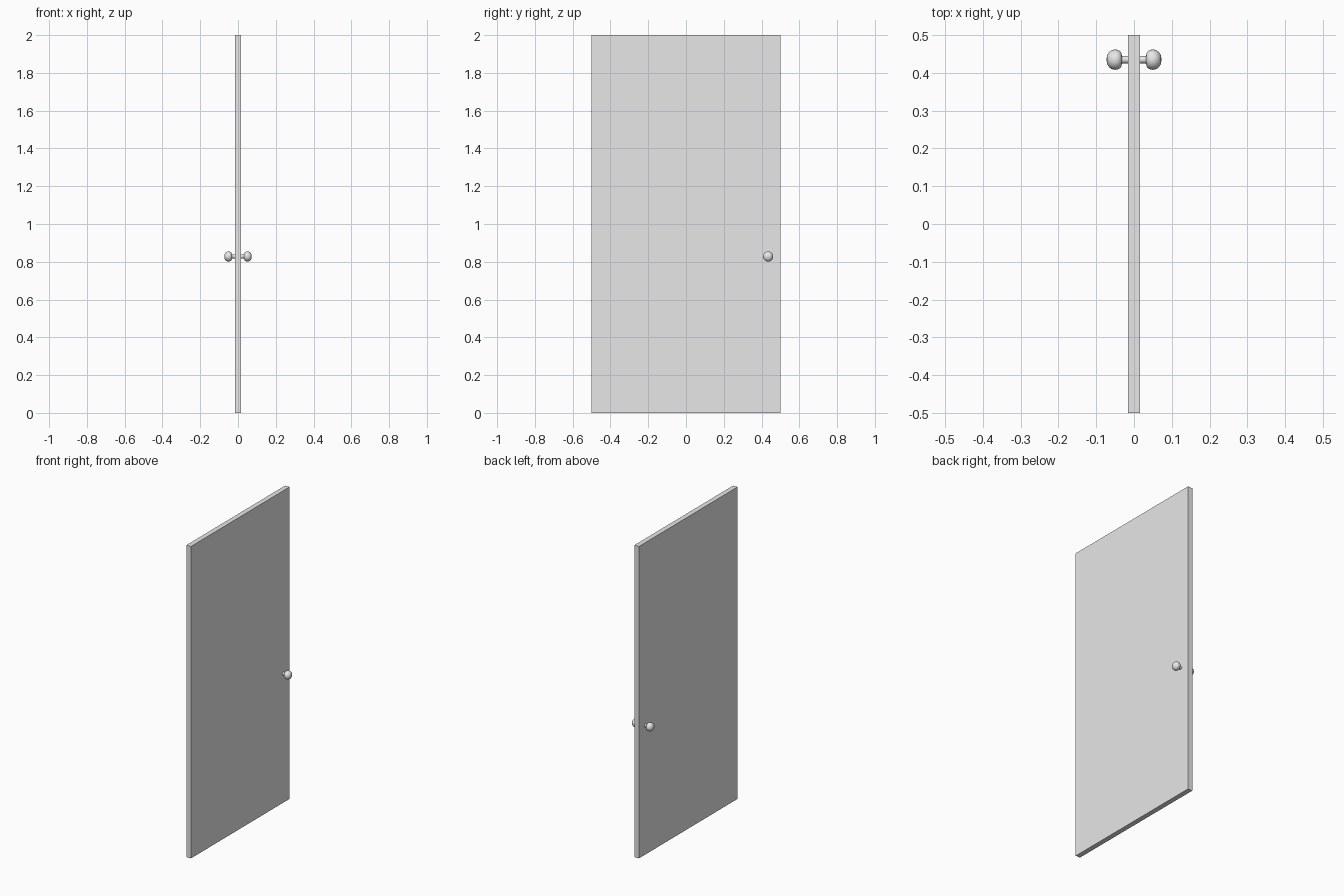
import bpy
import bmesh
import math
from mathutils import Vector, Matrix

cube = bpy.data.objects.get("Cube")
if cube:
    bpy.data.objects.remove(cube, do_unlink=True)

KNOB_Y, KNOB_Z = 0.435, 0.828
SEGMENTS = 24

grey = bpy.data.materials.new("light grey")
grey.use_nodes = True
grey.diffuse_color = (0.8, 0.8, 0.8, 1)
grey.node_tree.nodes["Principled BSDF"].inputs["Base Color"].default_value = (0.8, 0.8, 0.8, 1)


def add_object(name, bm):
    bmesh.ops.recalc_face_normals(bm, faces=bm.faces)
    mesh = bpy.data.meshes.new(name)
    bm.to_mesh(mesh)
    bm.free()
    mesh.materials.append(grey)
    obj = bpy.data.objects.new(name, mesh)
    bpy.context.collection.objects.link(obj)
    return obj


# Door slab
bm = bmesh.new()
bmesh.ops.create_cube(bm, size=1)
bmesh.ops.scale(bm, verts=bm.verts, vec=(0.032, 1, 2))
bmesh.ops.translate(bm, verts=bm.verts, vec=(0, 0, 1))
add_object("door_panel", bm)

# Stem and rounded knob as one turned profile: (distance from centre, radius)
PROFILE = [(0.015, 0.01), (0.032, 0.01), (0.033, 0.017), (0.037, 0.023),
           (0.043, 0.026), (0.051, 0.027), (0.059, 0.025), (0.066, 0.02),
           (0.071, 0.012), (0.073, 0)]


def add_knob(name, side):
    bm = bmesh.new()
    verts = [bm.verts.new((side * x, 0, r)) for x, r in PROFILE]
    edges = [bm.edges.new(pair) for pair in zip(verts, verts[1:])]
    bmesh.ops.spin(bm, geom=verts + edges, cent=Vector(), axis=(1, 0, 0),
                   angle=math.tau, steps=SEGMENTS)
    bmesh.ops.remove_doubles(bm, verts=bm.verts, dist=0.0001)
    bmesh.ops.transform(bm, verts=bm.verts,
                        matrix=Matrix.Translation((0, KNOB_Y, KNOB_Z)))
    obj = add_object(name, bm)
    bpy.ops.object.select_all(action="DESELECT")
    obj.select_set(True)
    bpy.context.view_layer.objects.active = obj
    bpy.ops.object.shade_smooth_by_angle(angle=math.radians(50))


add_knob("left_knob", 1)
add_knob("right_knob", -1)
